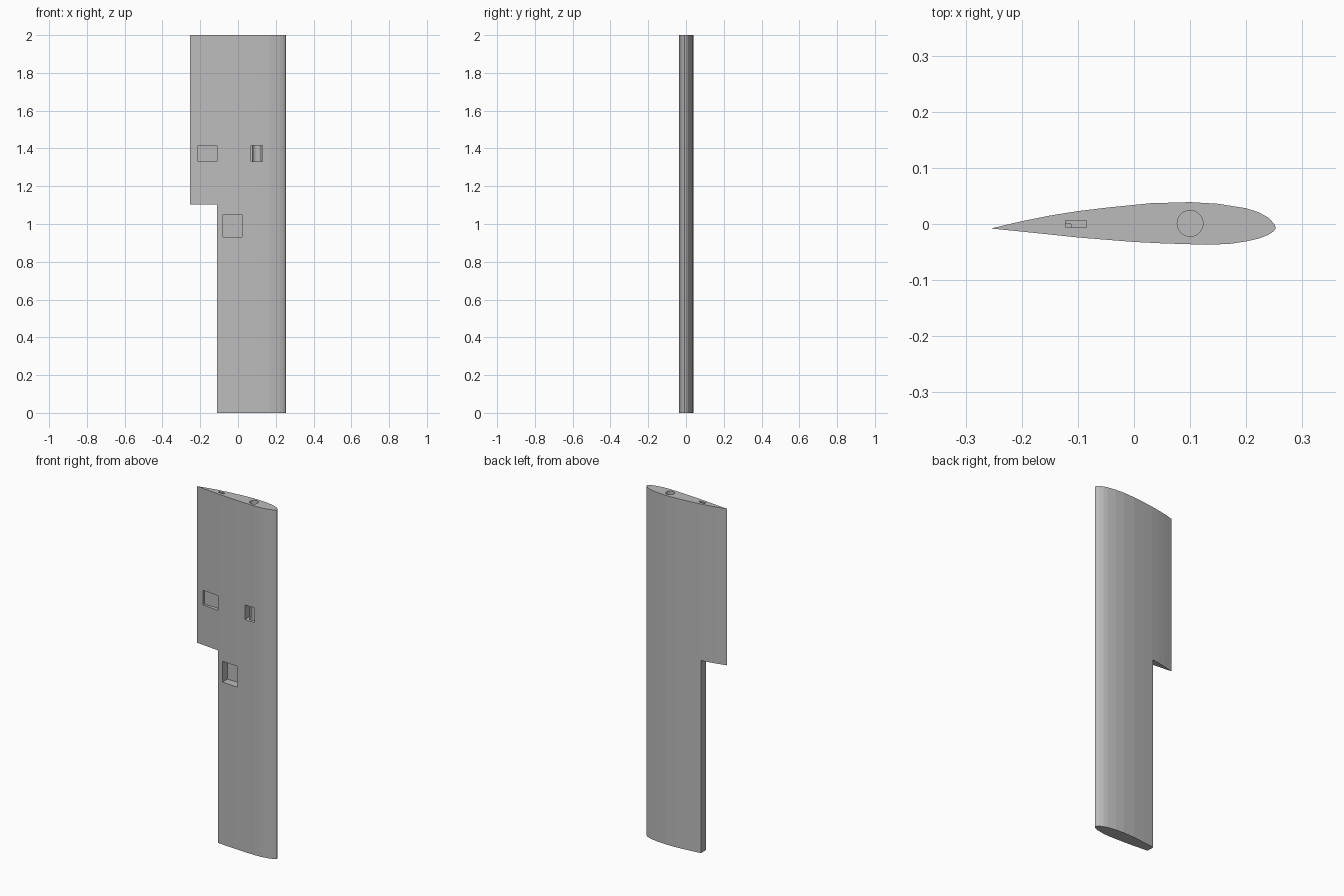
import bpy
import bmesh
from math import pi
from mathutils import Matrix

cube = bpy.data.objects.get("Cube")
if cube:
    bpy.data.objects.remove(cube, do_unlink=True)

grey = bpy.data.materials.new("light grey")
grey.use_nodes = True
grey.diffuse_color = (0.5, 0.5, 0.5, 1)
grey.node_tree.nodes["Principled BSDF"].inputs["Base Color"].default_value = (0.5, 0.5, 0.5, 1)


def add_object(name, bm):
    bmesh.ops.recalc_face_normals(bm, faces=bm.faces)
    mesh = bpy.data.meshes.new(name)
    bm.to_mesh(mesh)
    bm.free()
    mesh.materials.append(grey)
    obj = bpy.data.objects.new(name, mesh)
    bpy.context.collection.objects.link(obj)
    return obj


def box(name, x, y, z):
    bm = bmesh.new()
    size = [b - a for a, b in (x, y, z)]
    centre = [(a + b) / 2 for a, b in (x, y, z)]
    bmesh.ops.create_cube(bm, size=1, matrix=Matrix.Translation(centre) @ Matrix.Diagonal((*size, 1)))
    return add_object(name, bm)


def cylinder(name, x, y, radius, z0, z1):
    bm = bmesh.new()
    bmesh.ops.create_cone(bm, cap_ends=True, segments=48, radius1=radius, radius2=radius,
                          depth=z1 - z0, matrix=Matrix.Translation((x, y, (z0 + z1) / 2)))
    return add_object(name, bm)


# Wing section, from trailing edge over the back face and round the nose
upper = [(-0.255, -0.008), (-0.2, 0.005), (-0.15, 0.015), (-0.1, 0.023), (-0.05, 0.029),
         (0, 0.034), (0.03, 0.037), (0.1, 0.039), (0.15, 0.036), (0.2, 0.028),
         (0.222, 0.021), (0.24, 0.011), (0.25, 0)]
lower = [(0.253, -0.007), (0.249, -0.013), (0.238, -0.02), (0.222, -0.026), (0.2, -0.031),
         (0.17, -0.0355), (0.13, -0.037), (0.05, -0.0345), (0, -0.032), (-0.1, -0.024),
         (-0.2, -0.0135)]
bm = bmesh.new()
section = bm.faces.new([bm.verts.new((x, y, 0)) for x, y in upper + lower])
ext = bmesh.ops.extrude_face_region(bm, geom=[section])
bmesh.ops.translate(bm, vec=(0, 0, 2), verts=[v for v in ext["geom"] if isinstance(v, bmesh.types.BMVert)])
wing = add_object("wing_panel", bm)

# Trailing-edge notch, front pockets, spar bore and wiring slot
cutters = [
    box("trailing_edge_notch", (-0.4, -0.11), (-0.2, 0.2), (-0.1, 1.103)),
    box("outer_pocket", (-0.213, -0.112), (-0.1, 0), (1.332, 1.416)),
    box("spar_pocket", (0.068, 0.129), (-0.1, 0.005), (1.332, 1.416)),
    box("servo_pocket", (-0.08, 0.02), (-0.1, 0.017), (0.931, 1.05)),
    cylinder("spar_bore", 0.1, 0.001, 0.023, 0.33, 2.1),
    box("wiring_slot", (-0.122, -0.085), (-0.006, 0.006), (1.34, 2.1)),
]
for cutter in cutters:
    mod = wing.modifiers.new(cutter.name, "BOOLEAN")
    mod.operation = "DIFFERENCE"
    mod.solver = "EXACT"
    mod.object = cutter
    cutter.hide_render = True

# Apply the cuts, then drop the cutters
bpy.context.view_layer.update()
cut_mesh = bpy.data.meshes.new_from_object(wing.evaluated_get(bpy.context.evaluated_depsgraph_get()))
wing.modifiers.clear()
wing.data = cut_mesh
cut_mesh.materials.clear()
cut_mesh.materials.append(grey)
cut_mesh.polygons.foreach_set("material_index", [0] * len(cut_mesh.polygons))
for cutter in cutters:
    bpy.data.objects.remove(cutter, do_unlink=True)
